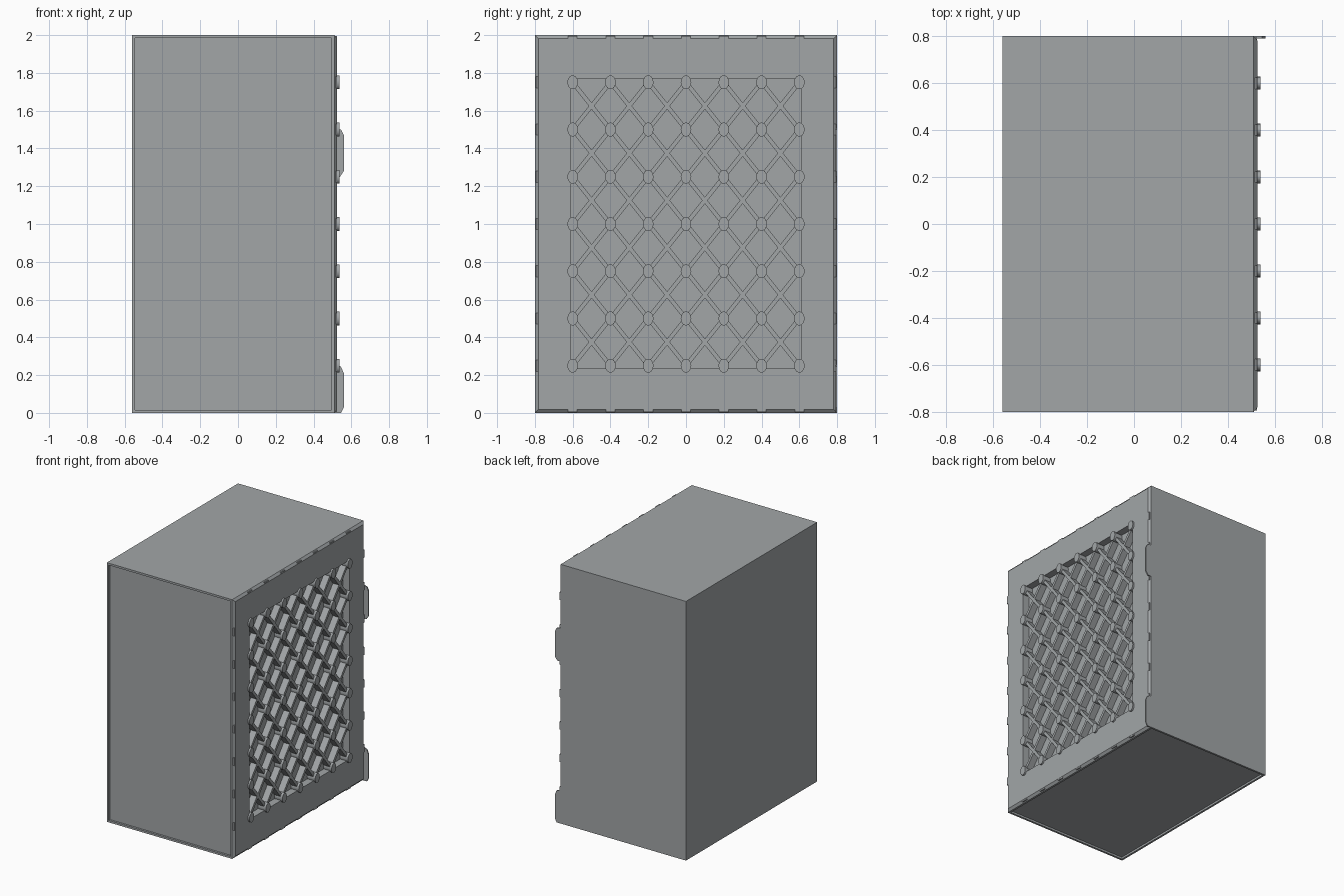
import bpy, bmesh, math
from mathutils import Matrix, Vector

if "Cube" in bpy.data.objects:
    bpy.data.objects.remove(bpy.data.objects["Cube"])

grey = bpy.data.materials.new("cabinet grey")
grey.diffuse_color = (0.36, 0.38, 0.39, 1)
grey.use_nodes = True
grey.node_tree.nodes["Principled BSDF"].inputs["Base Color"].default_value = grey.diffuse_color


def finish(bm, name, recalc=True):
    if recalc:
        bmesh.ops.recalc_face_normals(bm, faces=bm.faces)
    me = bpy.data.meshes.new(name)
    bm.to_mesh(me)
    bm.free()
    me.materials.append(grey)
    ob = bpy.data.objects.new(name, me)
    bpy.context.collection.objects.link(ob)
    return ob


def add_box(bm, lo, hi, spin=0.0):
    """Box between two corners, optionally spun about the x axis through its centre."""
    lo, hi = Vector(lo), Vector(hi)
    m = (Matrix.Translation((lo + hi) / 2) @ Matrix.Rotation(spin, 4, 'X')
         @ Matrix.Diagonal((*(hi - lo), 1)))
    return bmesh.ops.create_cube(bm, size=1, matrix=m)


# Cabinet body: open towards the grille, recessed front and bottom panels
bm = bmesh.new()
add_box(bm, (-0.56, -0.8, 0), (0.51, 0.8, 2))
bm.normal_update()
bmesh.ops.delete(bm, geom=[f for f in bm.faces if f.normal.x > 0.9], context='FACES_ONLY')
panels = [f for f in bm.faces if f.normal.y < -0.9 or f.normal.z < -0.9]
bmesh.ops.inset_individual(bm, faces=panels, thickness=0.022)
bmesh.ops.inset_individual(bm, faces=panels, thickness=0.0005, depth=-0.015)
finish(bm, "cabinet_body", recalc=False)

# Grille frame: bevelled plate with a deep rectangular recess
bm = bmesh.new()
rings = []
for x, hy, z0, z1 in ((0.51, 0.8, 0, 2), (0.525, 0.782, 0.018, 1.982),
                      (0.525, 0.61, 0.235, 1.77), (0.47, 0.61, 0.235, 1.77)):
    rings.append([bm.verts.new((x, y, z)) for y, z in
                  ((-hy, z0), (hy, z0), (hy, z1), (-hy, z1))])
for a, b in zip(rings, rings[1:]):
    for i in range(4):
        j = (i + 1) % 4
        bm.faces.new((a[i], a[j], b[j], b[i]))
bm.faces.new(rings[-1])
finish(bm, "grille_frame", recalc=False)

# Diagonal lattice bars across a 6 x 6 grid of cells
ys = [-0.6 + 0.2 * i for i in range(7)]
zs = [0.25 + 0.25 * i for i in range(7)]
bm = bmesh.new()
for k in range(-5, 6):
    i0, j0 = max(0, k), max(0, -k)
    n = 6 - abs(k)
    for mirror in (1, -1):
        cy = mirror * (ys[i0] + 0.1 * n)
        cz = zs[j0] + 0.125 * n
        half = n * math.hypot(0.2, 0.25) / 2
        add_box(bm, (0.468, cy - half, cz - 0.011), (0.521, cy + half, cz + 0.011),
                mirror * math.atan2(0.25, 0.2))
finish(bm, "lattice_bars")

# Oval studs on the lattice nodes
bm = bmesh.new()
for y in ys:
    for z in zs:
        m = (Matrix.Translation((0.504, y, z)) @ Matrix.Diagonal((1, 0.028, 0.037, 1))
             @ Matrix.Rotation(math.pi / 2, 4, 'Y'))
        bmesh.ops.create_cone(bm, cap_ends=True, segments=14, radius1=1, radius2=1,
                              depth=0.068, matrix=m)
studs = finish(bm, "lattice_studs")
bpy.context.view_layer.objects.active = studs
studs.select_set(True)
bpy.ops.object.shade_smooth_by_angle(angle=math.radians(40))

# Small nubs along the bevelled edges of the frame
bm = bmesh.new()
for s in (-1, 1):
    for z in zs:
        add_box(bm, (0.505, s * 0.787 - 0.007, z - 0.03), (0.524, s * 0.787 + 0.007, z + 0.03))
    for y in ys:
        cz = 1 + s * 0.987
        add_box(bm, (0.505, y - 0.024, cz - 0.007), (0.524, y + 0.024, cz + 0.007))
finish(bm, "edge_nubs")


# Hinge plates on the rear edge
def hinge(name, profile):
    b = bmesh.new()
    face = b.faces.new([b.verts.new((x, 0.791, z)) for x, z in profile])
    ext = bmesh.ops.extrude_face_region(b, geom=[face])
    bmesh.ops.translate(b, vec=(0, 0.009, 0),
                        verts=[v for v in ext["geom"] if isinstance(v, bmesh.types.BMVert)])
    finish(b, name)


hinge("upper_hinge", ((0.505, 1.25), (0.54, 1.25), (0.56, 1.28), (0.56, 1.47),
                      (0.545, 1.5), (0.505, 1.51)))
hinge("lower_hinge", ((0.505, 0), (0.545, 0), (0.56, 0.03), (0.56, 0.21),
                      (0.545, 0.245), (0.505, 0.26)))
